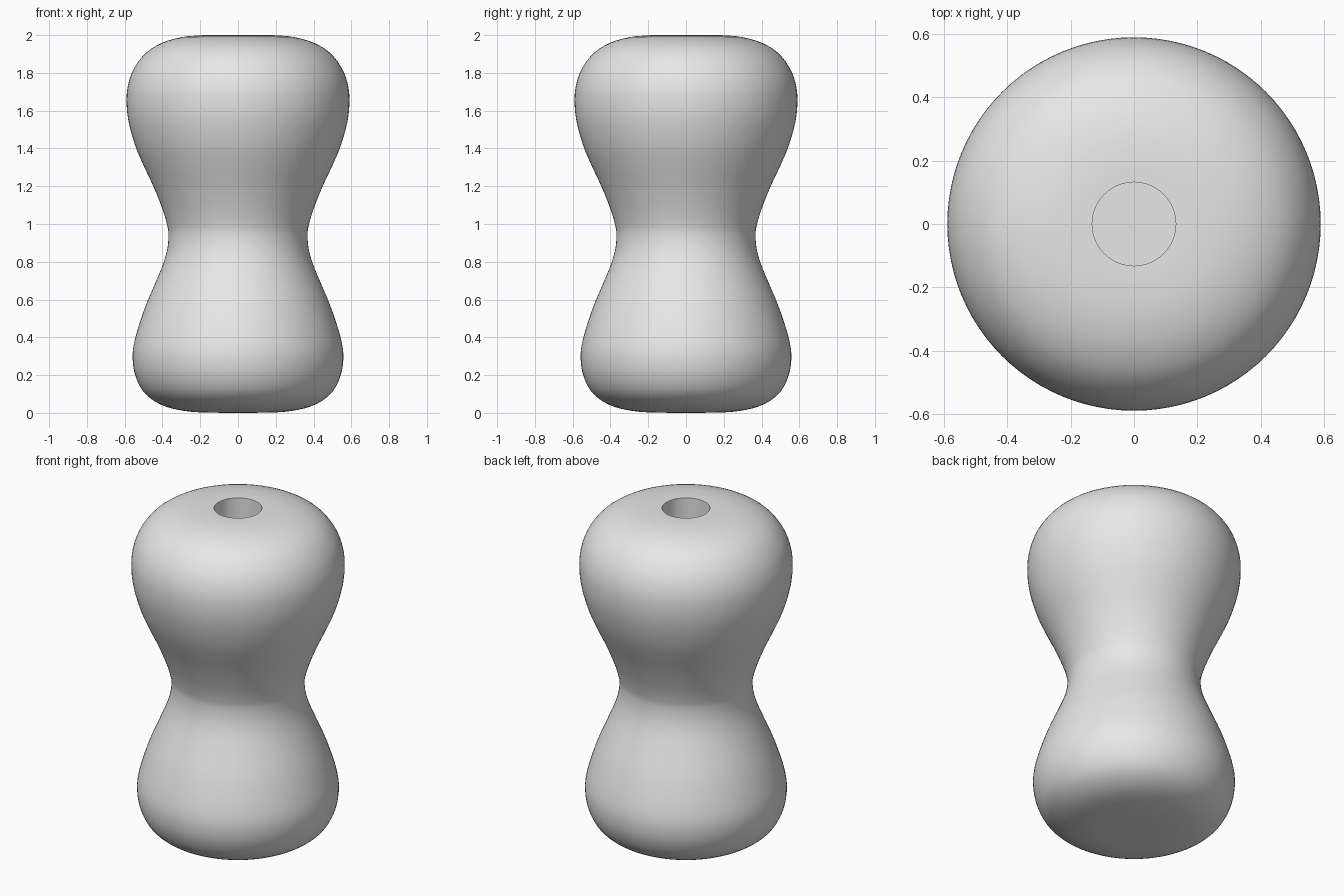
import bpy, bmesh, math
from mathutils import Vector

if "Cube" in bpy.data.objects:
    bpy.data.objects.remove(bpy.data.objects["Cube"])

SEGMENTS = 96
HOLE_RADIUS, HOLE_FLOOR = 0.132, 1.5

# outer silhouette (radius, height), from the hole rim down to the base centre
OUTLINE = [(0.132, 2.0), (0.2, 1.999), (0.3, 1.989), (0.40, 1.96), (0.485, 1.908),
           (0.547, 1.83), (0.58, 1.745), (0.59, 1.66), (0.581, 1.55), (0.546, 1.42),
           (0.50, 1.31), (0.444, 1.19), (0.397, 1.07), (0.374, 0.99), (0.368, 0.94),
           (0.374, 0.87), (0.396, 0.79), (0.437, 0.69), (0.488, 0.57), (0.529, 0.45),
           (0.552, 0.36), (0.558, 0.29), (0.547, 0.21), (0.513, 0.13), (0.46, 0.074),
           (0.38, 0.032), (0.28, 0.01), (0.18, 0.002), (0.0, 0.0)]


def smooth_path(points, steps=3):
    """Catmull-Rom interpolation through the points."""
    p = [Vector(q) for q in points]
    p = [2 * p[0] - p[1]] + p + [2 * p[-1] - p[-2]]
    path = []
    for a, b, c, d in zip(p, p[1:], p[2:], p[3:]):
        for i in range(steps):
            t = i / steps
            path.append(0.5 * (2 * b + (c - a) * t + (2 * a - 5 * b + 4 * c - d) * t ** 2
                               + (3 * b - a - 3 * c + d) * t ** 3))
    return path + [p[-2]]


# full section: blind hole floor and wall, then the outer skin
section = [Vector((0, HOLE_FLOOR)), Vector((HOLE_RADIUS, HOLE_FLOOR))] + smooth_path(OUTLINE)

# turned body
bm = bmesh.new()
verts = [bm.verts.new((q.x, 0, q.y)) for q in section]
edges = [bm.edges.new(pair) for pair in zip(verts, verts[1:])]
bmesh.ops.spin(bm, geom=verts + edges, cent=(0, 0, 0), axis=(0, 0, 1),
               angle=math.tau, steps=SEGMENTS, use_merge=True)
bmesh.ops.remove_doubles(bm, verts=bm.verts, dist=0.0005)
bmesh.ops.recalc_face_normals(bm, faces=bm.faces)

mesh = bpy.data.meshes.new("knob_body")
bm.to_mesh(mesh)
bm.free()
body = bpy.data.objects.new("knob_body", mesh)
bpy.context.collection.objects.link(body)

grey = bpy.data.materials.new("light_grey")
grey.diffuse_color = (0.8, 0.8, 0.8, 1)
grey.use_nodes = True
grey.node_tree.nodes["Principled BSDF"].inputs["Base Color"].default_value = grey.diffuse_color
mesh.materials.append(grey)

# smooth skin with a crisp hole rim
bpy.context.view_layer.objects.active = body
body.select_set(True)
bpy.ops.object.shade_smooth_by_angle(angle=math.radians(40))
